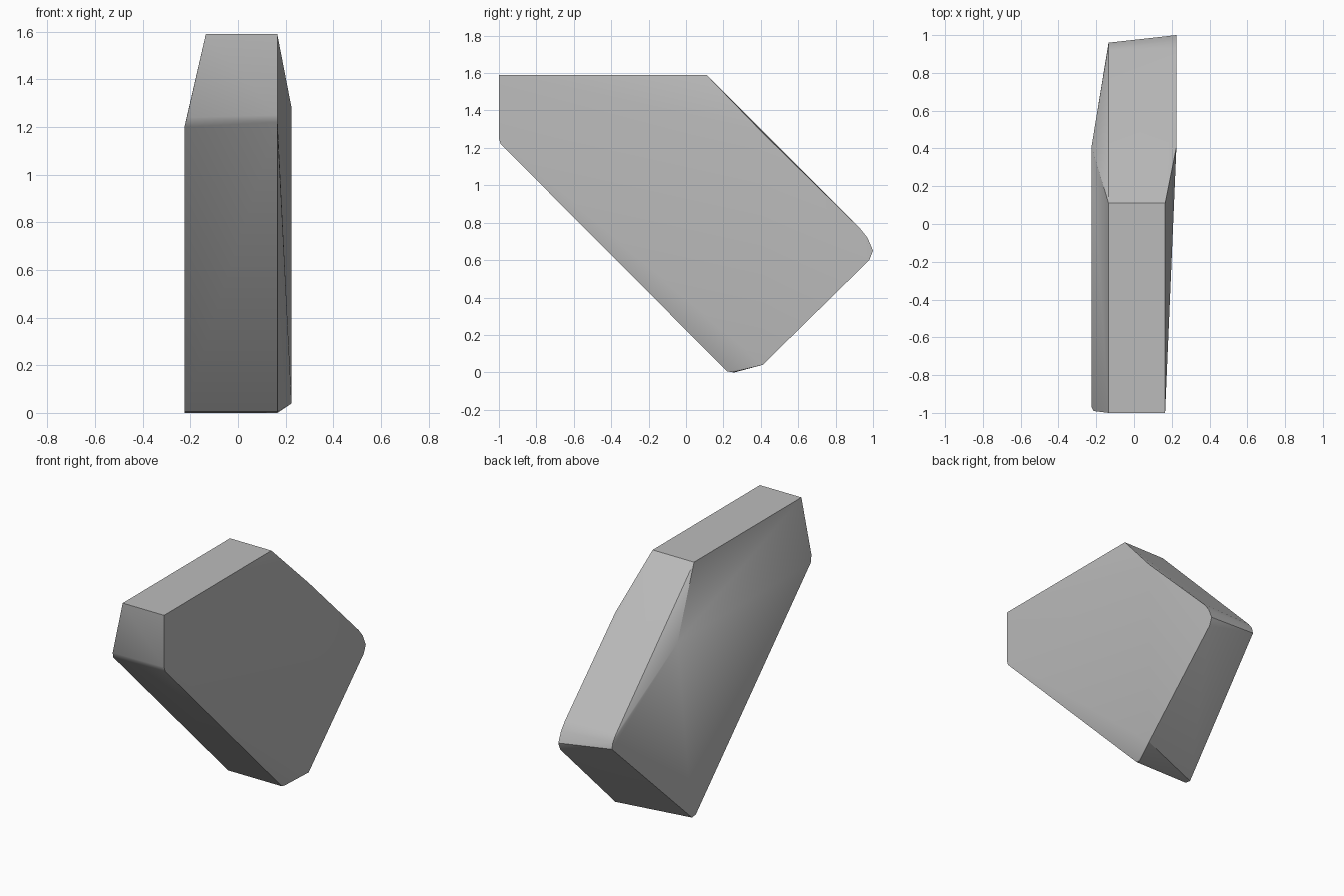
import bpy
import bmesh
import math

cube = bpy.data.objects.get("Cube")
if cube:
    bpy.data.objects.remove(cube, do_unlink=True)

# Stone colour
stone = bpy.data.materials.new("stone_grey")
stone.use_nodes = True
grey = (0.5, 0.5, 0.5, 1.0)
stone.diffuse_color = grey
stone.node_tree.nodes["Principled BSDF"].inputs["Base Color"].default_value = grey

# Outlines of the slab: x position, then (y, z) corners lying at that x
outlines = [
    # left flank: front rim, then bulging rear
    (0.165, [(-1, 1.59), (-1, 1.25), (-0.99, 1.22), (-0.97, 1.2), (0.22, 0.005),
             (0.25, 0), (0.11, 1.59)]),
    (0.225, [(0.41, 1.28), (0.93, 0.77), (0.97, 0.72), (1, 0.65), (0.98, 0.6),
             (0.41, 0.04)]),
    # right flank: narrow top and tail, wide belly
    (-0.135, [(-1, 1.59), (0.11, 1.59), (0.92, 0.77), (0.95, 0.73), (0.96, 0.69)]),
    (-0.215, [(-0.99, 1.24)]),
    (-0.225, [(-0.97, 1.2), (0.22, 0.005), (0.26, 0), (0.41, 1.2)]),
]

# Stone slab: chipped block spanning the outlines
bm = bmesh.new()
for x, corners in outlines:
    for y, z in corners:
        bm.verts.new((x, y, z))
bmesh.ops.convex_hull(bm, input=bm.verts)
bmesh.ops.delete(bm, geom=[v for v in bm.verts if not v.link_faces], context='VERTS')
bmesh.ops.dissolve_limit(bm, angle_limit=math.radians(0.5),
                         verts=bm.verts, edges=bm.edges)
bmesh.ops.recalc_face_normals(bm, faces=bm.faces)

mesh = bpy.data.meshes.new("stone_slab")
bm.to_mesh(mesh)
bm.free()
mesh.materials.append(stone)
slab = bpy.data.objects.new("stone_slab", mesh)
bpy.context.scene.collection.objects.link(slab)

# Soft shading over the worn corners, sharp main edges
bpy.ops.object.select_all(action='DESELECT')
slab.select_set(True)
bpy.context.view_layer.objects.active = slab
bpy.ops.object.shade_smooth_by_angle(angle=math.radians(30))
